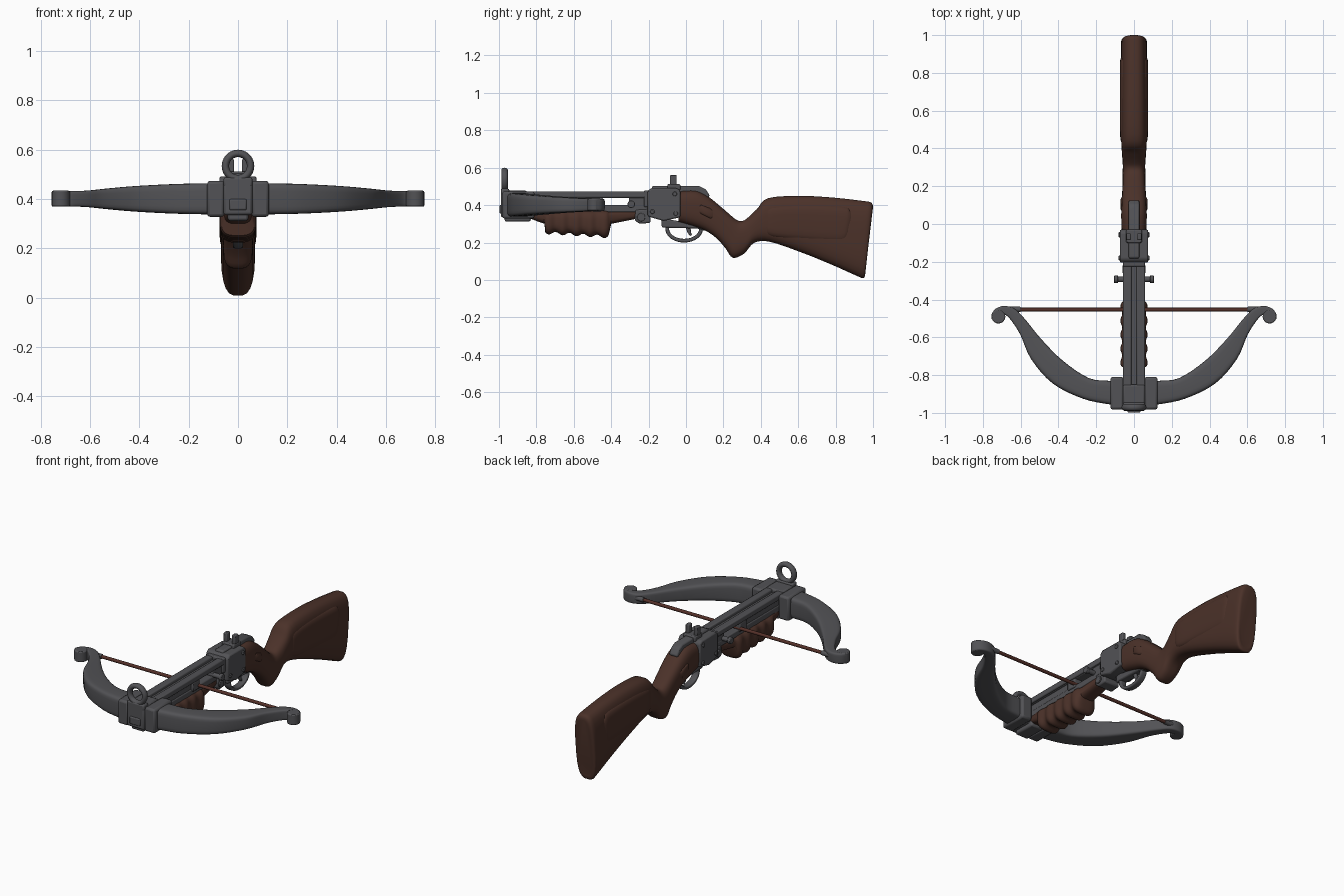
import bpy, bmesh, math
from mathutils import Vector as V

old = bpy.data.objects.get("Cube")
if old:
    bpy.data.objects.remove(old)


def material(name, rgb):
    m = bpy.data.materials.new(name)
    m.use_nodes = True
    m.diffuse_color = (*rgb, 1)
    m.node_tree.nodes["Principled BSDF"].inputs["Base Color"].default_value = (*rgb, 1)
    return m


steel = material("dark steel", (.085, .085, .092))
wood = material("brown wood", (.07, .031, .022))
cord = material("red brown cord", (.09, .03, .022))


def finish(name, bm, mat, bevel=0):
    bmesh.ops.recalc_face_normals(bm, faces=bm.faces)
    mesh = bpy.data.meshes.new(name)
    bm.to_mesh(mesh)
    bm.free()
    ob = bpy.data.objects.new(name, mesh)
    bpy.context.collection.objects.link(ob)
    mesh.materials.append(mat)
    if bevel:
        mod = ob.modifiers.new("soft edges", "BEVEL")
        mod.width, mod.segments = bevel, 2
    bpy.ops.object.select_all(action="DESELECT")
    bpy.context.view_layer.objects.active = ob
    ob.select_set(True)
    bpy.ops.object.shade_smooth_by_angle(angle=math.radians(40))
    return ob


def box(name, x, y, z, mat=steel, bevel=.006):
    """Box from (min, max) ranges."""
    bm = bmesh.new()
    bmesh.ops.create_cube(bm, size=1)
    for v in bm.verts:
        v.co = [r[0] if c < 0 else r[1] for c, r in zip(v.co, (x, y, z))]
    return finish(name, bm, mat, bevel)


def prism(name, profile, half, mat=steel, bevel=.008):
    """Side profile of (y, z) points, extruded across x."""
    bm = bmesh.new()
    f = bm.faces.new([bm.verts.new((-half, y, z)) for y, z in profile])
    ext = bmesh.ops.extrude_face_region(bm, geom=[f])["geom"]
    for v in ext:
        if isinstance(v, bmesh.types.BMVert):
            v.co.x = half
    return finish(name, bm, mat, bevel)


def rod(name, a, b, r, mat=steel, bevel=.003, sides=20):
    a, b = V(a), V(b)
    bm = bmesh.new()
    bmesh.ops.create_cone(bm, cap_ends=True, segments=sides, radius1=r, radius2=r,
                          depth=(b - a).length)
    q = V((0, 0, 1)).rotation_difference(b - a)
    for v in bm.verts:
        v.co = q @ v.co + (a + b) / 2
    return finish(name, bm, mat, bevel)


def smooth(rows, steps=4):
    """Catmull-Rom through rows of numbers."""
    out = []
    for i in range(len(rows) - 1):
        quad = [rows[max(0, min(len(rows) - 1, i + k))] for k in (-1, 0, 1, 2)]
        for s in range(steps):
            t = s / steps
            out.append([b + .5 * t * (c - a + t * (2 * a - 5 * b + 4 * c - d
                        + t * (3 * (b - c) + d - a))) for a, b, c, d in zip(*quad)])
    return out + [rows[-1]]


def loft(name, stations, mat, power=.65, n=24):
    """Skin rounded sections, each (one edge, opposite edge, side vector)."""
    def sp(c):
        return math.copysign(abs(c) ** power, c)
    bm = bmesh.new()
    rings = []
    for a, b, side in stations:
        a, b, side = V(a), V(b), V(side)
        rings.append([bm.verts.new((a + b) / 2 + (a - b) / 2 * sp(math.cos(t)) + side * sp(math.sin(t)))
                      for t in (math.tau * (i + .5) / n for i in range(n))])
    for r, s in zip(rings, rings[1:]):
        for i in range(n):
            bm.faces.new((r[i], r[(i + 1) % n], s[(i + 1) % n], s[i]))
    bm.faces.new(rings[0])
    bm.faces.new(rings[-1])
    return finish(name, bm, mat)


def body(name, rows, mat=wood, power=.65):
    """Rows: top y, top z, bottom y, bottom z, half width."""
    return loft(name, [((0, a, b), (0, c, d), (w, 0, 0)) for a, b, c, d, w in rows], mat, power)


# Shoulder stock with wrist and grip bulb
body("shoulder_stock", smooth([
    (-.04, .475, -.04, .31, .066), (.05, .478, .03, .29, .068), (.12, .445, .1, .265, .066),
    (.2, .38, .16, .225, .062), (.265, .325, .21, .17, .06), (.3, .315, .25, .118, .06),
    (.335, .337, .31, .14, .06), (.38, .38, .365, .198, .064), (.44, .438, .45, .203, .068),
    (.62, .45, .62, .145, .07), (.8, .44, .78, .08, .07), (.95, .423, .91, .022, .07),
    (.985, .417, .947, .008, .067), (.997, .405, .957, .022, .058), (1, .39, .958, .04, .045)]))
# Raised side panels
body("stock_side_panel", smooth([
    (.42, .38, .42, .25, .06), (.46, .4, .46, .225, .073), (.62, .41, .62, .205, .075),
    (.84, .4, .8, .19, .075), (.88, .38, .85, .2, .072), (.9, .36, .87, .22, .06)]), power=.45)
body("wrist_side_panel", [
    (.06, .4, .06, .36, .06), (.08, .41, .08, .345, .073),
    (.13, .39, .13, .32, .071), (.165, .355, .165, .325, .055)], power=.5)

# Ribbed fore grip
grip = [(-.86, .38, -.86, .34, .04), (-.8, .38, -.8, .315, .05), (-.765, .38, -.757, .3, .055)]
for i in range(37):
    t = i / 36
    y = -.752 + .332 * t
    wave = math.sin(t * math.tau * 4.5)
    grip.append((y, .375, y, .252 - .022 * t - .008 * wave, .068 + .005 * wave))
grip += [(-.415, .37, -.412, .245, .062), (-.4, .37, -.4, .3, .05), (-.25, .38, -.25, .33, .045)]
body("fore_grip", grip)

# Receiver
prism("receiver_housing", [(-.205, .34), (-.205, .475), (-.185, .492), (-.045, .49),
                           (-.03, .475), (-.03, .335), (-.12, .315)], .075)
prism("receiver_front_lug", [(-.275, .32), (-.27, .375), (-.19, .38), (-.19, .305), (-.25, .3)], .052)
prism("receiver_spine", [(-.19, .46), (-.18, .503), (.07, .502), (.105, .485),
                         (.128, .45), (.1, .42), (-.1, .42)], .028)
for y, z, r in ((-.24, .335, .022), (-.055, .355, .012), (-.18, .365, .012), (-.06, .46, .012)):
    half = .06 if y < -.2 else .081
    rod("receiver_pin", (-half, y, z), (half, y, z), r)
box("rear_sight_base", (-.042, .042), (-.1, -.03), (.48, .512))
for s in (1, -1):
    xs = sorted((s * .016, s * .04))
    box("rear_sight_post", xs, (-.085, -.05), (.5, .562), bevel=.005)

# Trigger and guard
arc = []
for i in range(25):
    t = math.pi * (.93 + 1.14 * i / 24)
    c, s = math.cos(t), math.sin(t)
    arc.append(((0, -.01 + .08 * c, .272 + .052 * s), (0, -.01 + .1 * c, .272 + .072 * s), (.02, 0, 0)))
loft("trigger_guard", arc, steel, .5, 16)
prism("guard_plate", [(-.13, .28), (-.13, .33), (.1, .29), (.1, .262), (.06, .275)], .024)
body("trigger", smooth([(-.01, .31, .025, .31, .01), (0, .275, .025, .275, .01),
                        (.01, .25, .028, .25, .009), (.022, .235, .032, .24, .007)]), steel)

# Bolt rail with open window
box("rail_floor", (-.05, .05), (-.97, -.2), (.437, .456))
box("rail_lower", (-.046, .046), (-.97, -.2), (.362, .4))
box("rail_web", (-.04, .04), (-.97, -.49), (.38, .45))
box("rail_window_front", (-.054, .054), (-.51, -.445), (.385, .44))
box("rail_window_rear", (-.045, .045), (-.305, -.19), (.37, .45))
box("rail_rear_bridge", (-.058, .058), (-.225, -.19), (.39, .478))
rod("cross_pin", (-.105, -.293, .405), (.105, -.293, .405), .014)
for s in (1, -1):
    box("rail_strip", sorted((s * .014, s * .058)), (-.97, -.21), (.44, .474))
    rod("cross_pin_head", (s * .085, -.293, .405), (s * .105, -.293, .405), .02)

# Bow mount and front sight ring
box("bow_mount", (-.058, .058), (-.99, -.85), (.335, .478), bevel=.01)
box("bow_mount_foot", (-.042, .042), (-.97, -.83), (.312, .37), bevel=.01)
box("bow_mount_face", (-.035, .035), (-.998, -.98), (.355, .4))
box("sight_ring_base", (-.058, .058), (-.99, -.945), (.45, .488), bevel=.008)
bpy.ops.mesh.primitive_torus_add(location=(0, -.97, .534), rotation=(math.pi / 2, 0, 0),
                                 major_radius=.051, minor_radius=.015,
                                 major_segments=36, minor_segments=10)
ring = bpy.context.object
ring.name = "front_sight_ring"
ring.scale.z = 1.2
ring.data.materials.append(steel)
bpy.ops.object.shade_smooth_by_angle(angle=math.radians(60))

# Curved limbs: inner x, y, outer x, y, half height
limb = smooth([(.04, -.835, .04, -.965, .064), (.13, -.83, .13, -.955, .063),
               (.24, -.815, .27, -.925, .06), (.375, -.725, .43, -.845, .052),
               (.49, -.61, .545, -.715, .042), (.58, -.5, .6, -.59, .035),
               (.635, -.447, .647, -.515, .032), (.69, -.434, .68, -.482, .032),
               (.735, -.45, .705, -.482, .032), (.755, -.48, .715, -.49, .032)])
for s in (1, -1):
    loft("bow_limb", [((s * a, b, .401), (s * c, d, .401), (0, 0, h)) for a, b, c, d, h in limb],
         steel, .35)
    rod("limb_curl", (s * .718, -.49, .369), (s * .718, -.49, .434), .037, bevel=.006)
    box("limb_clamp", sorted((s * .055, s * .125)), (-.982, -.81), (.328, .474), bevel=.012)
    rod("string_ferrule", (s * .6, -.452, .405), (s * .68, -.452, .405), .014)

# Bowstring
rod("bowstring", (-.67, -.453, .405), (.67, -.453, .405), .01, cord, 0, 12)
